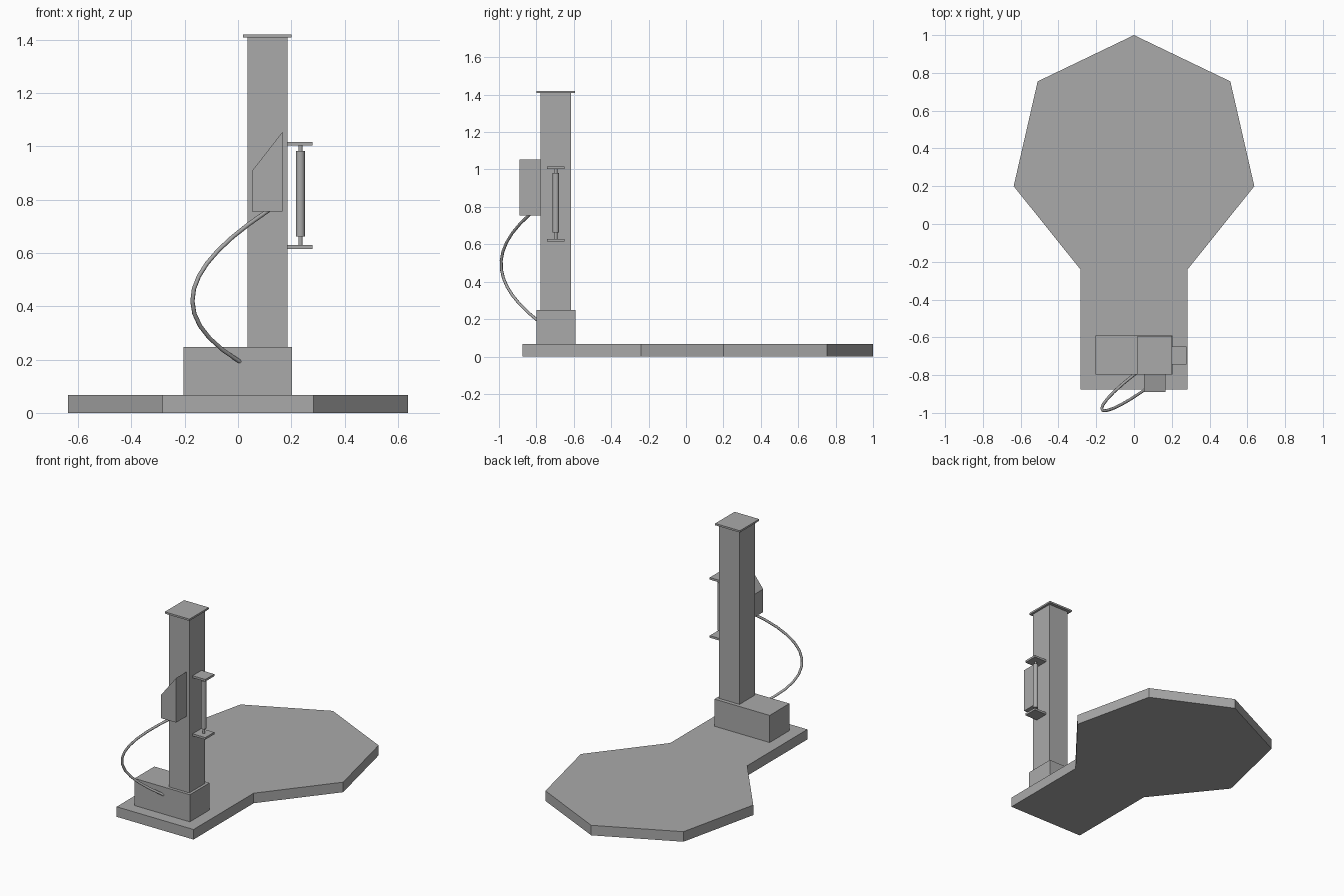
import bpy
import bmesh
from mathutils import Vector

cube = bpy.data.objects.get("Cube")
if cube:
    bpy.data.objects.remove(cube, do_unlink=True)

grey = bpy.data.materials.new("plain grey")
grey.use_nodes = True
GREY = (0.4, 0.4, 0.4, 1)
grey.diffuse_color = GREY
grey.node_tree.nodes["Principled BSDF"].inputs["Base Color"].default_value = GREY


def add_object(name, bm):
    bmesh.ops.recalc_face_normals(bm, faces=bm.faces)
    mesh = bpy.data.meshes.new(name)
    bm.to_mesh(mesh)
    bm.free()
    mesh.materials.append(grey)
    obj = bpy.data.objects.new(name, mesh)
    bpy.context.collection.objects.link(obj)
    return obj


def prism(name, outline, direction):
    """Extrude a flat outline of 3D points along a direction."""
    bm = bmesh.new()
    face = bm.faces.new([bm.verts.new(p) for p in outline])
    new = bmesh.ops.extrude_face_region(bm, geom=[face], use_keep_orig=True)["geom"]
    verts = [v for v in new if isinstance(v, bmesh.types.BMVert)]
    bmesh.ops.translate(bm, vec=direction, verts=verts)
    return add_object(name, bm)


def box(name, x, y, z):
    outline = [(x[0], y[0], z[0]), (x[1], y[0], z[0]), (x[1], y[1], z[0]), (x[0], y[1], z[0])]
    return prism(name, outline, (0, 0, z[1] - z[0]))


def rod(name, x, y, z, radius):
    bpy.ops.mesh.primitive_cylinder_add(vertices=24, radius=radius, depth=z[1] - z[0],
                                        location=(x, y, (z[0] + z[1]) / 2))
    obj = bpy.context.object
    obj.name = name
    obj.data.materials.append(grey)
    bpy.ops.object.shade_smooth_by_angle()


# Floor platform: mirrored half outline, with a point at the back
half = [(0.284, -0.875), (0.284, -0.24), (0.637, 0.2), (0.51, 0.755)]
outline = half + [(0, 1)] + [(-x, y) for x, y in reversed(half)]
prism("platform", [(x, y, 0) for x, y in outline], (0, 0, 0.067))

# Foot, column and cap
box("foot_box", (-0.205, 0.203), (-0.798, -0.59), (0.067, 0.248))
box("column", (0.035, 0.185), (-0.778, -0.615), (0.248, 1.408))
box("column_cap", (0.018, 0.2), (-0.798, -0.594), (1.408, 1.42))

# Control panel with slanted top
panel = [(0.053, 0.755), (0.166, 0.755), (0.166, 1.053), (0.053, 0.908)]
prism("control_panel", [(x, -0.89, z) for x, z in panel], (0, 0.112, 0))

# Handle at the side of the column
for name, z in (("lower", 0.615), ("upper", 1.003)):
    box(name + "_handle_bracket", (0.185, 0.279), (-0.743, -0.649), (z, z + 0.014))
rod("handle_pin", 0.234, -0.696, (0.629, 1.003), 0.008)
rod("handle_grip", 0.234, -0.696, (0.662, 0.982), 0.017)

# Hose from foot to panel
curve = bpy.data.curves.new("hose", "CURVE")
curve.dimensions = "3D"
curve.bevel_depth = 0.008
curve.bevel_resolution = 2
curve.resolution_u = 12
curve.use_fill_caps = True
curve.materials.append(grey)
spline = curve.splines.new("BEZIER")
spline.bezier_points.add(1)
start, end = spline.bezier_points
for point, co, control in ((start, (0.01, -0.79, 0.19), (-0.287, -1.02, 0.37)),
                           (end, (0.115, -0.835, 0.76), (-0.195, -1.07, 0.555))):
    point.handle_left_type = point.handle_right_type = "FREE"
    point.co = co
    point.handle_left = point.handle_right = control
start.handle_left = start.co
end.handle_right = Vector(end.co)
bpy.context.collection.objects.link(bpy.data.objects.new("hose", curve))
